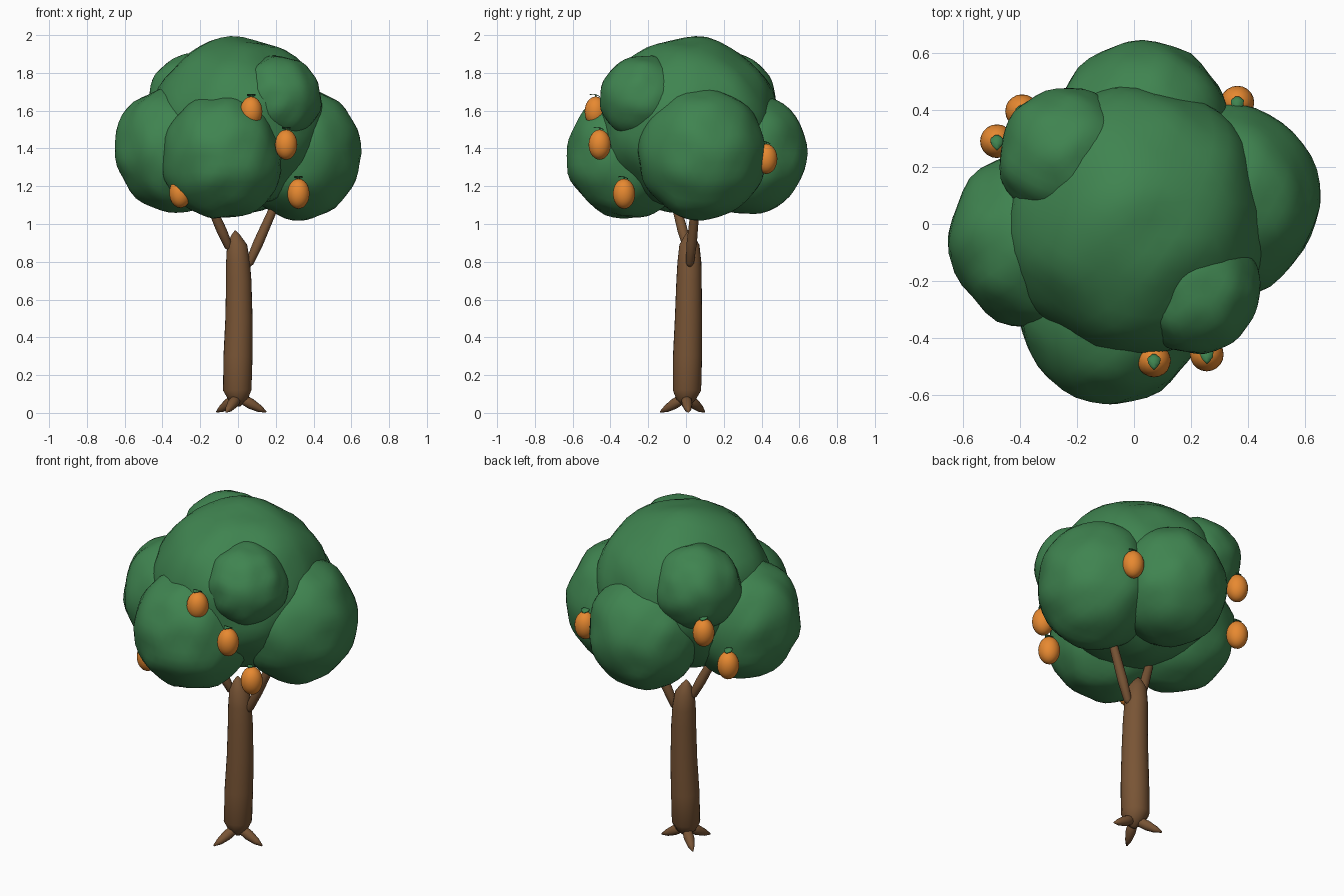
import bpy, bmesh, math
from mathutils import Vector, noise

cube = bpy.data.objects.get("Cube")
if cube:
    bpy.data.objects.remove(cube, do_unlink=True)


def material(name, rgb):
    m = bpy.data.materials.new(name)
    m.use_nodes = True
    colour = (*rgb, 1)
    m.diffuse_color = colour
    m.node_tree.nodes["Principled BSDF"].inputs["Base Color"].default_value = colour
    return m


GREEN = material("leaf_green", (0.05, 0.23, 0.08))
BROWN = material("bark_brown", (0.19, 0.09, 0.036))
ORANGE = material("fruit_orange", (0.8, 0.25, 0.03))


def finish(name, bm, mat):
    bmesh.ops.recalc_face_normals(bm, faces=bm.faces)
    for f in bm.faces:
        f.smooth = True
    mesh = bpy.data.meshes.new(name)
    bm.to_mesh(mesh)
    bm.free()
    mesh.materials.append(mat)
    obj = bpy.data.objects.new(name, mesh)
    bpy.context.collection.objects.link(obj)
    return obj


def blob(name, centre, size, mat, lump=0.0, detail=4):
    """Ellipsoid with optional soft lumps."""
    bm = bmesh.new()
    bmesh.ops.create_icosphere(bm, subdivisions=detail, radius=1)
    centre, size = Vector(centre), Vector(size)
    for v in bm.verts:
        k = 1 + lump * noise.noise(v.co * 2.2 + centre * 9)
        v.co = centre + v.co * size * k
    return finish(name, bm, mat)


def limb(name, stations, mat, sides=16, flute=0.0):
    """Tapered round limb through (x, y, z, radius) stations."""
    bm = bmesh.new()
    pts = [Vector(s[:3]) for s in stations]
    turn = Vector((0, 0, 1)).rotation_difference(pts[-1] - pts[0])
    rings = []
    for p, s in zip(pts, stations):
        ring = []
        for i in range(sides):
            a = math.tau * i / sides
            r = s[3] * (1 + (flute if i % 2 else 0) * max(0, 1 - s[2] * 5))
            ring.append(bm.verts.new(p + turn @ Vector((r * math.cos(a), r * math.sin(a), 0))))
        rings.append(ring)
    for lo, hi in zip(rings, rings[1:]):
        for i in range(sides):
            j = (i + 1) % sides
            bm.faces.new((lo[i], lo[j], hi[j], hi[i]))
    bm.faces.new(rings[0][::-1])
    bm.faces.new(rings[-1])
    return finish(name, bm, mat)


# Trunk: pinched at the base, pointed at the top
limb("trunk", [(0, 0, 0.035, 0.012), (0, 0, 0.07, 0.05), (-0.004, 0.005, 0.12, 0.075),
               (0, 0.008, 0.3, 0.077), (0.005, 0.013, 0.5, 0.072), (0.004, 0.016, 0.7, 0.067),
               (0, 0.018, 0.8, 0.063), (-0.005, 0.018, 0.89, 0.053),
               (-0.012, 0.018, 0.94, 0.024), (-0.015, 0.018, 0.965, 0.003)], BROWN, 24, 0.08)

# Branches rising into the crown
for name, a, b in (("left_branch", (0.05, 0.018, 0.77), (0.24, 0.06, 1.2)),
                   ("right_branch", (-0.04, 0.01, 0.86), (-0.19, -0.08, 1.2))):
    a, b = Vector(a), Vector(b)
    limb(name, [(*a.lerp(b, t), r) for t, r in
                ((0, 0.008), (0.06, 0.022), (0.3, 0.027), (0.7, 0.023), (1, 0.016))], BROWN)

# Roots splaying out at the base
for i, angle in enumerate((5, 139, 245)):
    c, s = math.cos(math.radians(angle)), math.sin(math.radians(angle))
    limb(f"root_{i + 1}", [(d * c, d * s, z, r) for d, z, r in
                           ((0.0, 0.085, 0.012), (0.03, 0.07, 0.027), (0.07, 0.047, 0.028),
                            (0.115, 0.022, 0.019), (0.15, 0.005, 0.004))], BROWN, 12)

# Crown of overlapping leaf masses
for name, centre, size in (
        ("crown_middle", (0.005, 0.015, 1.53), (0.46, 0.475, 0.455)),
        ("crown_right", (-0.33, -0.05, 1.395), (0.32, 0.32, 0.335)),
        ("crown_left", (0.33, 0.085, 1.375), (0.32, 0.335, 0.35)),
        ("crown_front", (-0.08, -0.31, 1.36), (0.32, 0.32, 0.335)),
        ("crown_back", (0.03, 0.32, 1.375), (0.315, 0.32, 0.325)),
        ("crown_upper_left", (0.215, -0.225, 1.665), (0.225, 0.23, 0.225)),
        ("crown_upper_right", (-0.235, 0.235, 1.665), (0.24, 0.24, 0.235))):
    blob(name, centre, size, GREEN, 0.06)


def leaf(name, base):
    """Small arched leaf, pointed at the tip."""
    bm = bmesh.new()
    rows = []
    for t, w in ((0, 0.006), (0.25, 0.023), (0.55, 0.021), (0.8, 0.012), (1, 0.001)):
        y, z = 0.022 - 0.055 * t, 0.008 * math.sin(t * math.pi) + 0.01 * t
        rows.append([bm.verts.new(Vector(base) + Vector((x, y, z))) for x in (-w, 0, w)])
    for a, b in zip(rows, rows[1:]):
        for i in range(2):
            bm.faces.new((a[i], a[i + 1], b[i + 1], b[i]))
    obj = finish(name, bm, GREEN)
    solid = obj.modifiers.new("thickness", "SOLIDIFY")
    solid.thickness = 0.004


# Fruit, each with a stalk and a leaf
for i, (x, y, z) in enumerate(((0.07, -0.478, 1.595), (0.255, -0.457, 1.42), (0.32, -0.328, 1.16),
                               (-0.305, -0.41, 1.165), (-0.392, 0.395, 1.49), (-0.48, 0.29, 1.28),
                               (0.362, 0.425, 1.345))):
    blob(f"fruit_{i + 1}", (x, y, z), (0.059, 0.059, 0.08), ORANGE, 0, 3)
    limb(f"stalk_{i + 1}", [(x, y, z + 0.07, 0.006), (x, y, z + 0.09, 0.004)], GREEN, 6)
    leaf(f"fruit_leaf_{i + 1}", (x, y, z + 0.081))
